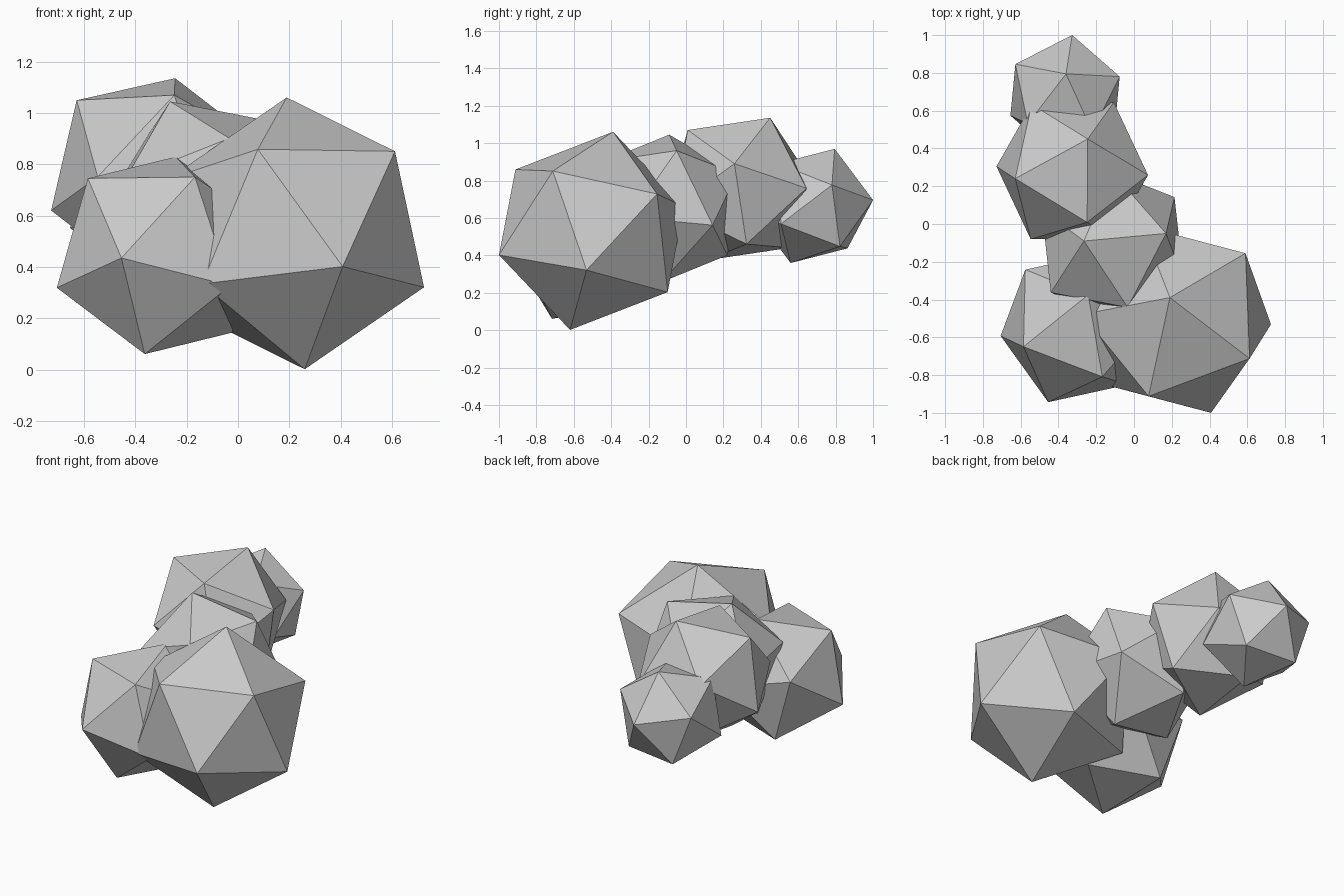
import bpy, bmesh
from mathutils import Matrix, Vector

if "Cube" in bpy.data.objects:
    bpy.data.objects.remove(bpy.data.objects["Cube"])


def frame(pole, side):
    """Orthonormal frame with z along pole and x towards side."""
    z = pole.normalized()
    x = (side - z * side.dot(z)).normalized()
    return Matrix((x, z.cross(x), z)).transposed()


def chunk(name, center, radius, corner, neighbour):
    """Icosahedron turned so two adjacent corners point at the given positions."""
    c = Vector(center)
    bm = bmesh.new()
    bmesh.ops.create_icosphere(bm, subdivisions=1, radius=radius)
    top = max(bm.verts, key=lambda v: v.co.z)
    side = top.link_edges[0].other_vert(top)
    source = frame(top.co.copy(), side.co.copy())
    target = frame(Vector(corner) - c, Vector(neighbour) - c)
    bmesh.ops.transform(bm, matrix=(target @ source.transposed()).to_4x4(), verts=bm.verts)
    mesh = bpy.data.meshes.new(name)
    bm.to_mesh(mesh)
    bm.free()
    ob = bpy.data.objects.new(name, mesh)
    ob.location = c
    bpy.context.collection.objects.link(ob)


# Trail of overlapping faceted chunks: centre, radius, one corner, an adjacent corner
chunk("large_front_chunk", (0.225, -0.505, 0.531), 0.543, (0.19, -0.39, 1.06), (0.61, -0.71, 0.855))
chunk("left_front_chunk", (-0.303, -0.546, 0.445), 0.425, (-0.455, -0.945, 0.435), (-0.585, -0.65, 0.745))
chunk("middle_chunk", (-0.113, -0.11, 0.651), 0.423, (-0.265, -0.09, 1.045), (0.17, -0.05, 0.96))
chunk("upper_back_chunk", (-0.327, 0.282, 0.755), 0.424, (-0.245, 0.45, 1.135), (-0.63, 0.24, 1.05))
chunk("small_rear_chunk", (-0.365, 0.677, 0.664), 0.327, (-0.36, 0.795, 0.97), (-0.075, 0.78, 0.775))
